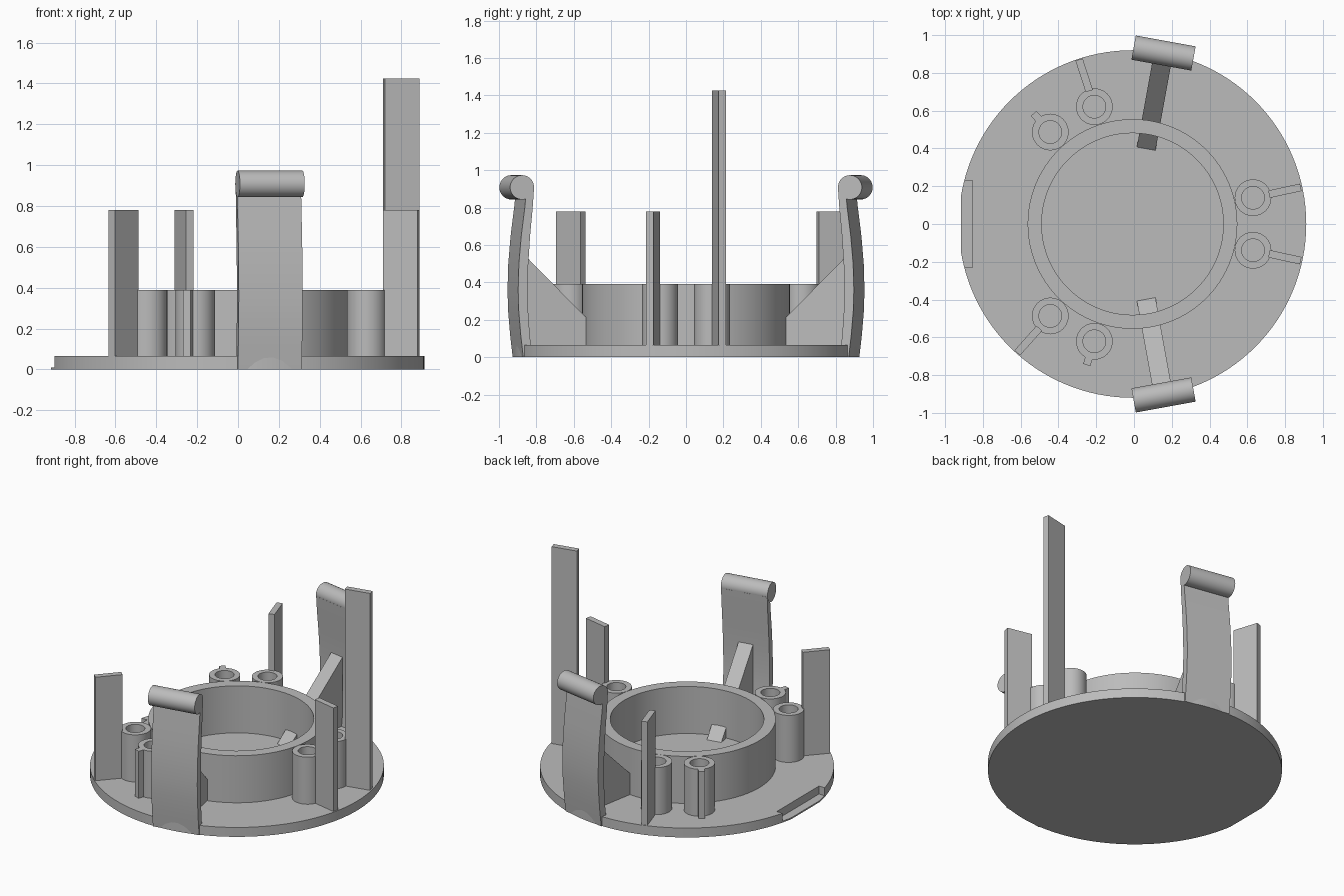
import bpy, bmesh, math
from mathutils import Matrix, Vector

cube = bpy.data.objects.get("Cube")
if cube:
    bpy.data.objects.remove(cube, do_unlink=True)

grey = bpy.data.materials.new("plain grey")
grey.use_nodes = True
tone = (0.5, 0.5, 0.5, 1)
grey.diffuse_color = tone
grey.node_tree.nodes["Principled BSDF"].inputs["Base Color"].default_value = tone

CX = -0.008            # centre of the round plate
DISC_R, DECK, RIM = 0.92, 0.065, 0.39


def polar(angle, r, z=0.0):
    a = math.radians(angle)
    return Vector((CX + r * math.cos(a), r * math.sin(a), z))


def finish(name, bm, matrix=None, smooth=False):
    bmesh.ops.recalc_face_normals(bm, faces=bm.faces)
    if matrix:
        bm.transform(matrix)
    mesh = bpy.data.meshes.new(name)
    bm.to_mesh(mesh)
    bm.free()
    mesh.materials.append(grey)
    ob = bpy.data.objects.new(name, mesh)
    bpy.context.collection.objects.link(ob)
    if smooth:
        bpy.ops.object.select_all(action='DESELECT')
        ob.select_set(True)
        bpy.context.view_layer.objects.active = ob
        bpy.ops.object.shade_smooth_by_angle(angle=math.radians(35))
    return ob


def radial(angle):
    """Local x runs outward from the plate centre at the given angle."""
    return Matrix.Translation((CX, 0, 0)) @ Matrix.Rotation(math.radians(angle), 4, 'Z')


def box(name, lo, hi, matrix=None):
    bm = bmesh.new()
    bmesh.ops.create_cube(bm, size=1)
    lo, hi = Vector(lo), Vector(hi)
    for v in bm.verts:
        v.co = (lo + hi) / 2 + Vector(a * b for a, b in zip(v.co, hi - lo))
    return finish(name, bm, matrix)


def tube(name, centre, outer, inner, z0, z1, segs):
    """Open ring: a rectangular section spun about its axis."""
    bm = bmesh.new()
    section = [(outer, z0), (outer, z1), (inner, z1), (inner, z0)]
    rings = [[bm.verts.new((r * math.cos(t), r * math.sin(t), z)) for r, z in section]
             for t in (2 * math.pi * i / segs for i in range(segs))]
    for i, ring in enumerate(rings):
        nxt = rings[(i + 1) % segs]
        for j in range(4):
            k = (j + 1) % 4
            bm.faces.new((ring[j], nxt[j], nxt[k], ring[k]))
    return finish(name, bm, Matrix.Translation((centre.x, centre.y, 0)), True)


def slab(name, profile, width, matrix, smooth=False):
    """Outline in the radial/height plane, given a width across it."""
    bm = bmesh.new()
    sides = [[bm.verts.new((r, s * width / 2, z)) for r, z in profile] for s in (-1, 1)]
    bm.faces.new(sides[0])
    bm.faces.new(sides[1])
    n = len(profile)
    for i in range(n):
        j = (i + 1) % n
        bm.faces.new((sides[0][i], sides[0][j], sides[1][j], sides[1][i]))
    return finish(name, bm, matrix, smooth)


# Round base plate, trimmed flat on one edge with a shallow recess above a thin lip
bm = bmesh.new()
bmesh.ops.create_cone(bm, cap_ends=True, segments=128, radius1=DISC_R, radius2=DISC_R, depth=DECK)
base = finish("base_plate", bm, Matrix.Translation((CX, 0, DECK / 2)), True)
cutters = [box("edge_trim_cutter", (-1.2, -0.5, -0.1), (-0.915, 0.5, 0.2)),
           box("edge_recess_cutter", (-1.2, -0.23, 0.01), (-0.855, 0.23, 0.2))]
for cutter in cutters:
    mod = base.modifiers.new(cutter.name, 'BOOLEAN')
    mod.operation, mod.solver, mod.object = 'DIFFERENCE', 'EXACT', cutter
    cutter.hide_render = True
    cutter.hide_set(True)
    cutter.display_type = 'WIRE'
bpy.context.view_layer.update()
cut = bpy.data.meshes.new_from_object(base.evaluated_get(bpy.context.evaluated_depsgraph_get()))
base.modifiers.clear()
base.data = cut
for cutter in cutters:
    bpy.data.objects.remove(cutter, do_unlink=True)

# Central collar
tube("collar", polar(0, 0), 0.555, 0.481, DECK - 0.005, RIM, 96)

# Screw posts, each with a radial fin: angle, outer reach, fin height
posts = [(12.3, 0.912, 1.425), (-12.3, 0.912, 0.78),
         (108, 0.915, 0.78), (131.8, 0.785, RIM),
         (-108, 0.785, RIM), (-131.8, 0.915, 0.78)]
for i, (angle, reach, top) in enumerate(posts, 1):
    tube(f"screw_post_{i}", polar(angle, 0.653), 0.097, 0.06, DECK - 0.005, RIM, 40)
    box(f"post_fin_{i}", (0.74, -0.02, DECK - 0.005), (reach, 0.02, top), radial(angle))

# Spring clips at front and back: bowed leaf, rolled head and sloping gusset
leaf_outer = [(0.913, 0), (0.927, 0.12), (0.938, 0.25), (0.941, 0.36),
              (0.937, 0.5), (0.924, 0.65), (0.905, 0.8), (0.895, 0.9)]
leaf_inner = [(0.855, 0.9), (0.862, 0.8), (0.876, 0.65), (0.886, 0.5),
              (0.89, 0.36), (0.887, 0.25), (0.878, 0.12), (0.865, 0)]
gusset = [(0.405, DECK), (0.88, DECK), (0.88, 0.54)]
for side, angle in (("front", -79.7), ("back", 79.7)):
    place = radial(angle)
    slab(f"{side}_clip_leaf", leaf_outer + leaf_inner, 0.318, place, True)
    slab(f"{side}_clip_gusset", gusset, 0.1, place)
    bm = bmesh.new()
    bmesh.ops.create_cone(bm, cap_ends=True, segments=40, radius1=0.065, radius2=0.065, depth=0.322)
    lie = Matrix.Translation((0.92, 0, 0.908)) @ Matrix.Rotation(math.pi / 2, 4, 'X')
    finish(f"{side}_clip_head", bm, place @ lie, True)
